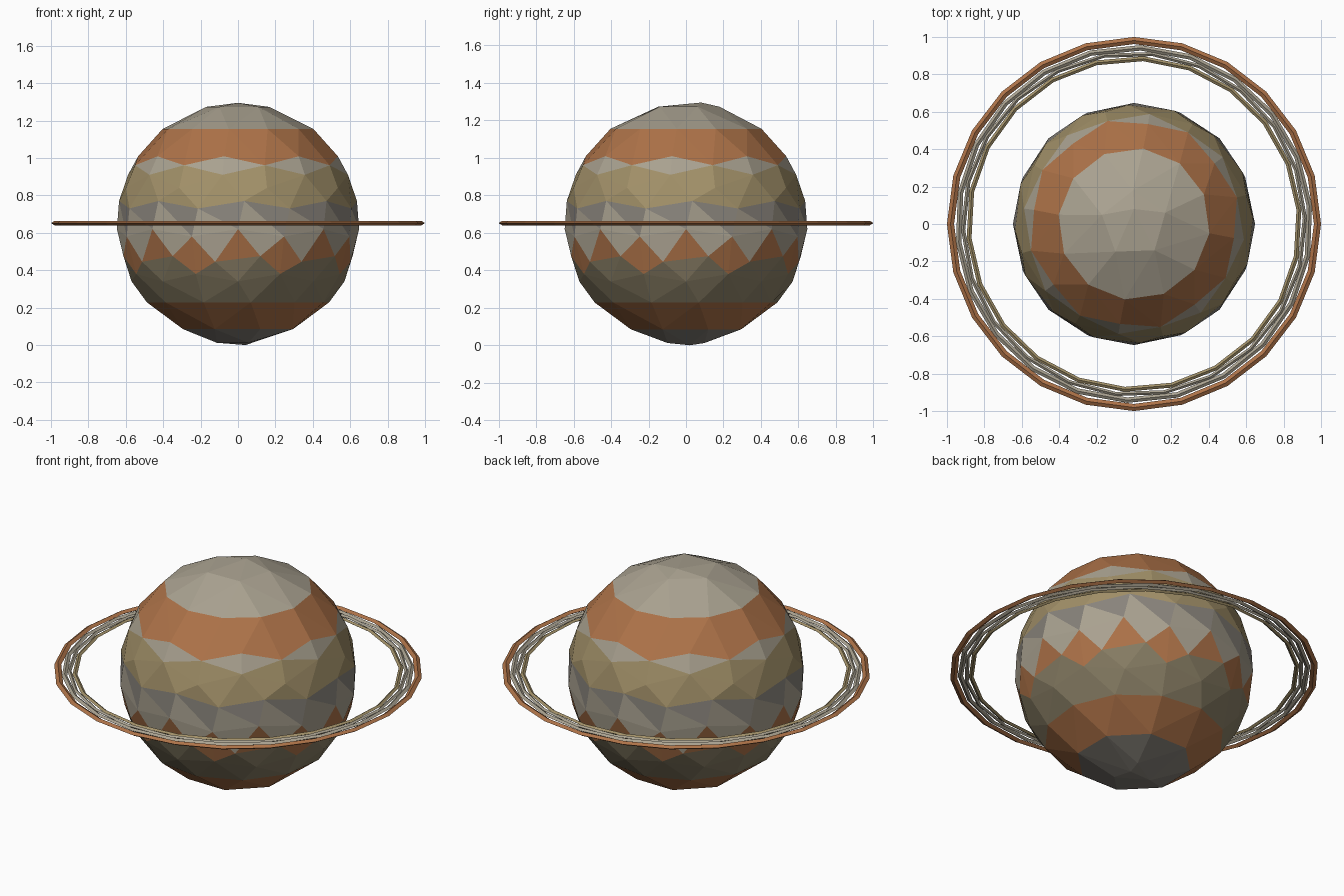
import bpy, bmesh
from math import sin, cos, sqrt, radians, pi

if "Cube" in bpy.data.objects:
    bpy.data.objects.remove(bpy.data.objects["Cube"])

def mat(name, c):
    m = bpy.data.materials.new(name)
    m.diffuse_color = (*c, 1)
    m.use_nodes = True
    m.node_tree.nodes["Principled BSDF"].inputs["Base Color"].default_value = m.diffuse_color
    return m

BEIGE = mat("beige", (0.40, 0.36, 0.28))
ORANGE = mat("rust", (0.42, 0.17, 0.065))
TAN = mat("tan", (0.36, 0.28, 0.14))
GREY = mat("grey", (0.25, 0.23, 0.20))
OLIVE = mat("olive", (0.25, 0.21, 0.13))
MATS = [BEIGE, ORANGE, TAN, GREY, OLIVE]

R, CZ = 0.648, 0.65

def add_object(name, bm, mats):
    bmesh.ops.recalc_face_normals(bm, faces=bm.faces[:])
    me = bpy.data.meshes.new(name)
    bm.to_mesh(me)
    bm.free()
    for m in mats:
        me.materials.append(m)
    ob = bpy.data.objects.new(name, me)
    bpy.context.collection.objects.link(ob)
    return ob

# Planet: facetted ball from staggered latitude rings (z, count, phase, zigzag)
RINGS = [(1.273, 5, 38, 0), (1.155, 12, -7, 0), (0.985, 16, -8, 0.024),
         (0.875, 16, -8, -0.035 * -1), (0.75, 16, 3, 0.02), (0.60, 16, 0, 0.02),
         (0.46, 16, 11, 0.015), (0.36, 16, 0, -0.02), (0.228, 12, 8, 0),
         (0.085, 8, 22, 0), (0.012, 3, 30, 0)]
bm = bmesh.new()
for z0, n, phase, zig in RINGS:
    for i in range(n):
        z = z0 + zig * (1 if i % 2 == 0 else -1)
        r = sqrt(max(R * R - (z - CZ) ** 2, 0))
        a = radians(phase) + 2 * pi * i / n
        bm.verts.new((r * sin(a), -r * cos(a), z))
bm.verts.new((0, 0.08, 1.295))
bm.verts.new((0.04, 0.02, 0.0))
bmesh.ops.convex_hull(bm, input=bm.verts[:])
bmesh.ops.triangulate(bm, faces=bm.faces[:])

# Colour bands, chosen by face height (lower limit, material index)
BANDS = [(1.156, 0), (1.0, 1), (0.915, 0), (0.73, 2), (0.66, 3), (0.52, 0),
         (0.425, 1), (0.24, 4), (0.07, 1), (-1, 3)]
for f in bm.faces:
    z = f.calc_center_median().z
    f.material_index = next(k for lim, k in BANDS if z > lim)
add_object("planet", bm, MATS)

# Thin concentric rings with a diamond cross-section
def flat_ring(name, outer, inner, sides, phase, material, h=0.012):
    bm = bmesh.new()
    mid = (outer + inner) / 2
    section = [(outer, 0), (mid, h), (inner, 0), (mid, -h)]
    loops = []
    for i in range(sides):
        a = radians(phase) + 2 * pi * i / sides
        loops.append([bm.verts.new((r * cos(a), r * sin(a), CZ + z + 0.002))
                      for r, z in section])
    for i in range(sides):
        p, q = loops[i], loops[(i + 1) % sides]
        for k in range(4):
            bm.faces.new((p[k], q[k], q[(k + 1) % 4], p[(k + 1) % 4]))
    add_object(name, bm, [material])

flat_ring("outer_ring", 1.0, 0.962, 24, 0, ORANGE)
flat_ring("wide_pale_ring", 0.957, 0.928, 22, 6, BEIGE, 0.010)
flat_ring("narrow_pale_ring", 0.925, 0.903, 22, 2, BEIGE, 0.009)
flat_ring("inner_ring", 0.898, 0.872, 22, 5, TAN, 0.009)
